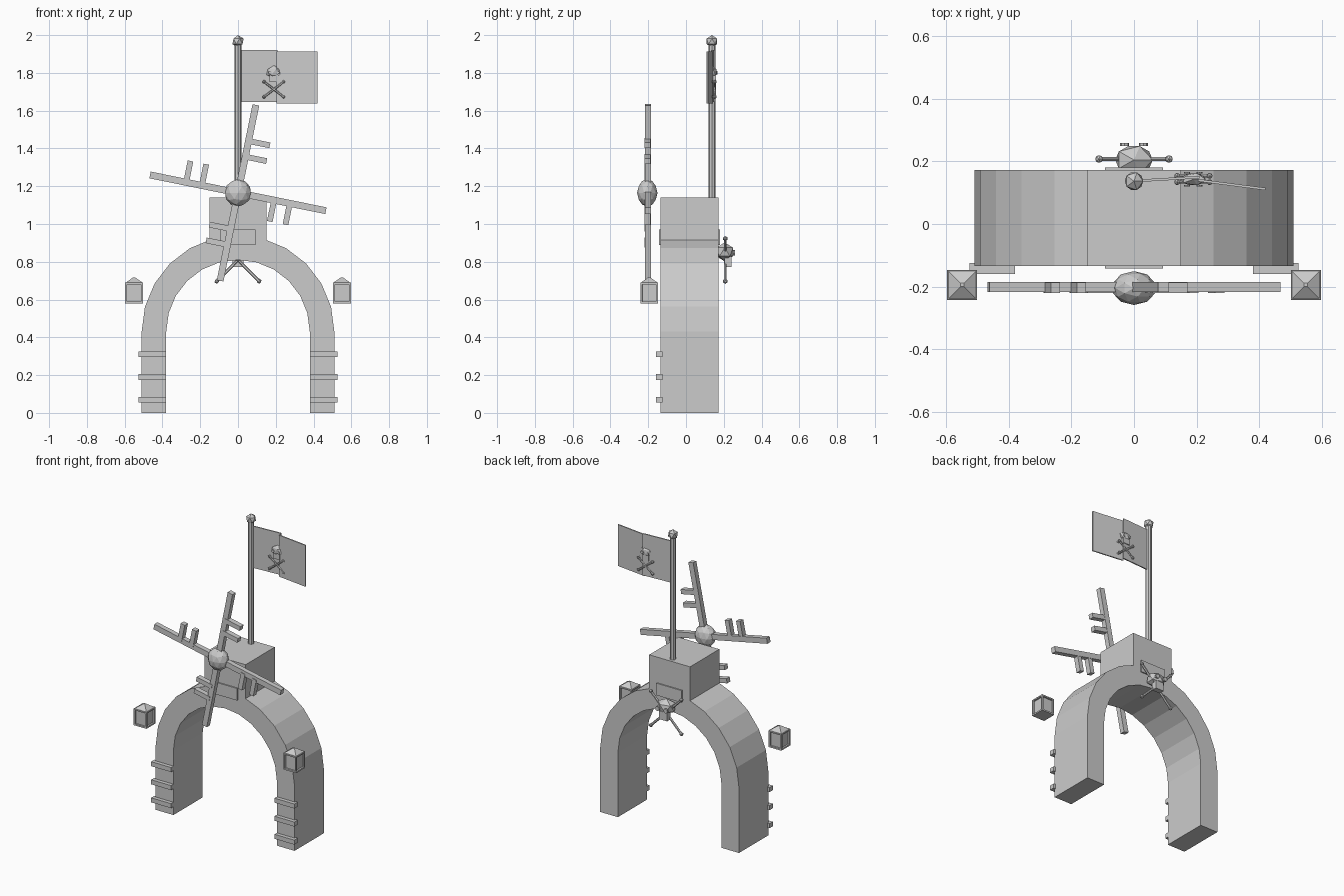
import bpy, bmesh
from math import sin, cos, pi, radians
from mathutils import Vector, Matrix

if "Cube" in bpy.data.objects:
    bpy.data.objects.remove(bpy.data.objects["Cube"], do_unlink=True)

grey = bpy.data.materials.new("plain_grey")
grey.use_nodes = True
grey.diffuse_color = (0.6, 0.6, 0.6, 1)
grey.node_tree.nodes["Principled BSDF"].inputs["Base Color"].default_value = (0.6, 0.6, 0.6, 1)


def finish(name, bm):
    bmesh.ops.recalc_face_normals(bm, faces=bm.faces)
    mesh = bpy.data.meshes.new(name)
    bm.to_mesh(mesh)
    bm.free()
    mesh.materials.append(grey)
    obj = bpy.data.objects.new(name, mesh)
    bpy.context.collection.objects.link(obj)
    return obj


def box(name, low, high, matrix=Matrix()):
    bm = bmesh.new()
    low, high = Vector(low), Vector(high)
    place = Matrix.Translation((low + high) / 2) @ Matrix.Diagonal((high - low).to_4d())
    place[3][3] = 1
    bmesh.ops.create_cube(bm, size=1, matrix=matrix @ place)
    return finish(name, bm)


def prism(name, points, offset):
    """Extrude a flat outline along an offset vector."""
    bm = bmesh.new()
    face = bm.faces.new([bm.verts.new(p) for p in points])
    new = bmesh.ops.extrude_face_region(bm, geom=[face])["geom"]
    verts = [g for g in new if isinstance(g, bmesh.types.BMVert)]
    bmesh.ops.translate(bm, verts=verts, vec=offset)
    return finish(name, bm)


def ball(name, centre, radii, detail=1):
    bm = bmesh.new()
    size = Matrix.Diagonal((*radii, 1))
    bmesh.ops.create_icosphere(bm, subdivisions=detail, radius=1,
                               matrix=Matrix.Translation(centre) @ size)
    return finish(name, bm)


def rod(name, start, end, radius, sides=8):
    start, end = Vector(start), Vector(end)
    axis = end - start
    bm = bmesh.new()
    place = Matrix.Translation((start + end) / 2) @ axis.to_track_quat("Z", "Y").to_matrix().to_4x4()
    bmesh.ops.create_cone(bm, cap_ends=True, segments=sides, radius1=radius,
                          radius2=radius, depth=axis.length, matrix=place)
    return finish(name, bm)


# Arch and top block as one extruded outline
FRONT, BACK, SPRING = -0.135, 0.172, 0.43
STEP = pi / 12
outer = [(0.51, 0)] + [(0.51 * cos(i * STEP), SPRING + 0.51 * sin(i * STEP)) for i in range(5)]
outer += [(0.15, 0.915), (0.15, 1.14)]
inner = [(0.38 * cos(i * STEP), SPRING + 0.38 * sin(i * STEP)) for i in range(13)]
outline = outer + [(-x, z) for x, z in reversed(outer)] + [(-0.38, 0)] + inner[::-1] + [(0.38, 0)]
prism("arch", [(x, FRONT, z) for x, z in outline], (0, BACK - FRONT, 0))

# Name plates, front and back
box("front_plate", (-0.093, -0.143, 0.89), (0.093, FRONT, 0.97))
box("back_plate", (-0.093, BACK, 0.89), (0.093, 0.18, 0.97))

# Steps on the legs and hanging lanterns
for side, sign in (("left", 1), ("right", -1)):
    for z in (0.07, 0.19, 0.31):
        xs = sorted((sign * 0.38, sign * 0.526))
        box(side + "_step", (xs[0], -0.16, z - 0.015), (xs[1], FRONT + 0.01, z + 0.015))

    bm = bmesh.new()
    bmesh.ops.create_cube(bm, size=1, matrix=Matrix.Translation((sign * 0.55, -0.195, 0.635))
                          @ Matrix.Diagonal((0.094, 0.094, 0.11, 1)))
    bm.normal_update()
    panes = [f for f in bm.faces if abs(f.normal.z) < 0.5]
    bmesh.ops.inset_individual(bm, faces=panes, thickness=0.014)
    bmesh.ops.inset_individual(bm, faces=panes, thickness=0.001, depth=-0.01)
    finish(side + "_lantern", bm)
    bm = bmesh.new()
    bmesh.ops.create_cone(bm, cap_ends=True, segments=4, radius1=0.068, radius2=0.008, depth=0.03,
                          matrix=Matrix.Translation((sign * 0.55, -0.195, 0.702))
                          @ Matrix.Rotation(pi / 4, 4, "Z"))
    finish(side + "_lantern_roof", bm)

# Windmill hub and four arms with rungs on the clockwise side
HUB = (0, -0.205, 1.165)
ball("windmill_hub", HUB, (0.071, 0.054, 0.073), 2)
for i in range(4):
    turn = Matrix.Translation(HUB) @ Matrix.Rotation(radians(11.5) + i * pi / 2, 4, "Y")
    box("windmill_arm", (-0.018, -0.013, 0), (0.018, 0.02, 0.475), turn)
    for along in (0.195, 0.28):
        box("windmill_rung", (0, -0.016, along - 0.015), (0.115, 0.018, along + 0.015), turn)

# Flag pole with finial
POLE_Y = 0.137
rod("flag_pole", (0, POLE_Y, 1.13), (0, POLE_Y, 1.96), 0.019)
ball("pole_finial", (0, POLE_Y, 1.967), (0.033, 0.033, 0.033))


# Flag made of two angled panels
def flag_panel(name, x0, y0, x1, y1, low, high):
    points = [(x0, y0, low), (x1, y1, low), (x1, y1, high), (x0, y0, high)]
    prism(name, points, (0, 0.008, 0))


flag_panel("flag_inner_panel", 0.01, 0.134, 0.21, 0.146, 1.645, 1.922)
flag_panel("flag_outer_panel", 0.205, 0.136, 0.42, 0.108, 1.637, 1.912)


# Skull with jaw, eye rings and crossed bones
def skull(name, centre, radii, faces, jaw, cross_z, reach, rise, thick, bone_ys):
    cx, cy, cz = centre
    rx, ry, rz = radii
    ball(name + "_cranium", centre, radii)
    box(name + "_jaw", (cx - jaw, cy - (ry * 0.6 if -1 in faces else 0), cz - rz * 1.6),
        (cx + jaw, cy + ry * 0.7, cz - rz * 0.5))
    for facing in faces:
        for sign in (-1, 1):
            eye = Vector((cx + sign * rx * 0.45, cy + facing * ry * 0.85, cz - rz * 0.1))
            rod(name + "_eye", eye, eye + Vector((0, facing * ry * 0.2, 0)), rx * 0.22)
    for y in bone_ys:
        for sign in (-1, 1):
            ends = [(cx + s * sign * reach, y, cross_z + s * rise) for s in (-1, 1)]
            rod(name + "_bone", ends[0], ends[1], thick, 6)
            for end in ends:
                ball(name + "_bone_end", end, [thick * 1.7] * 3)


skull("emblem", (0, 0.205, 0.852), (0.067, 0.052, 0.05), (1,), 0.03,
      0.81, 0.112, 0.113, 0.008, (0.208,))
skull("flag_emblem", (0.19, 0.143, 1.805), (0.044, 0.022, 0.034), (-1, 1), 0.024,
      1.713, 0.052, 0.04, 0.006, (0.134, 0.154))
